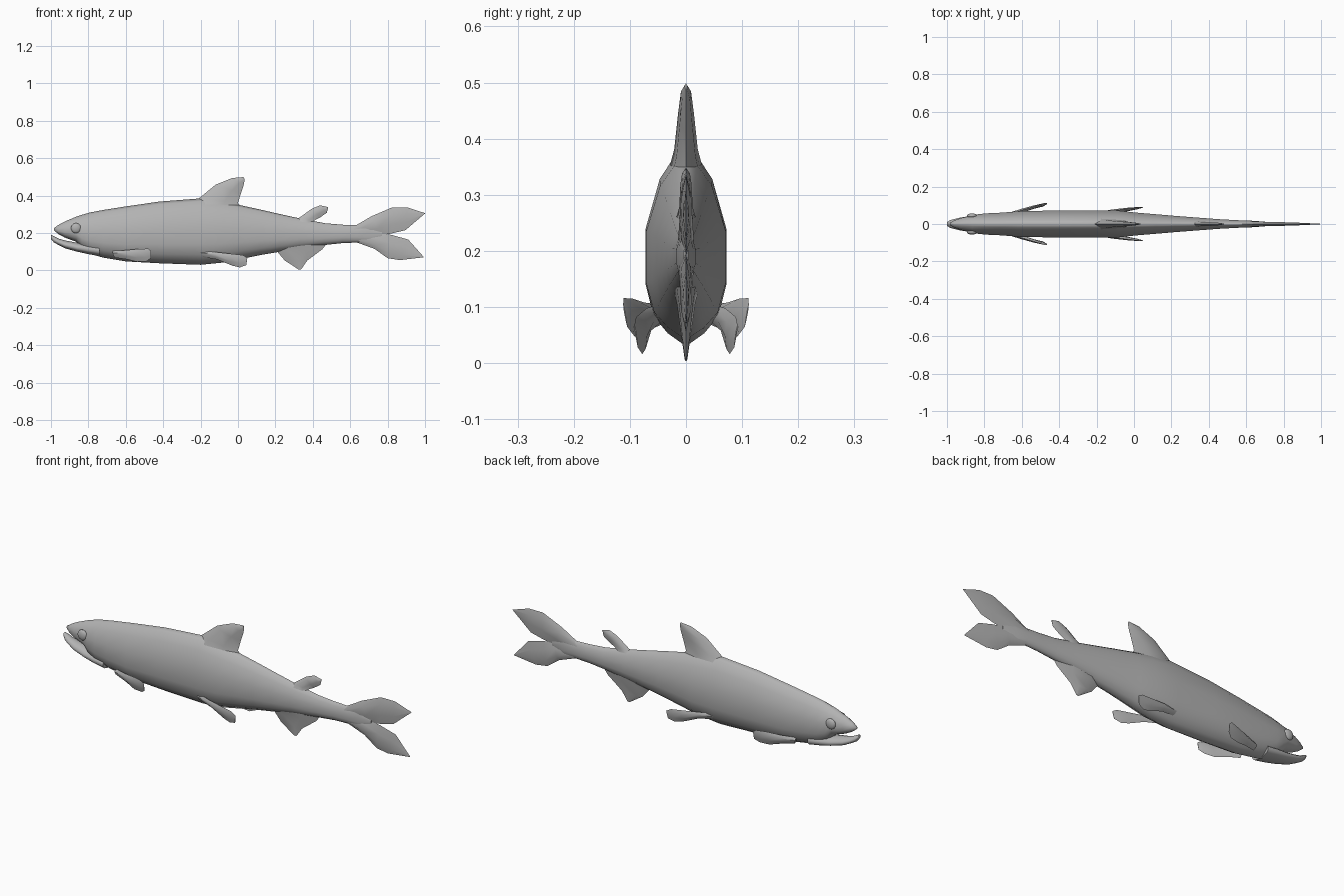
import bpy, bmesh, math
from mathutils import Vector

grey = bpy.data.materials.new("plain grey")
grey.diffuse_color = (0.45, 0.45, 0.45, 1)


def finish(obj, angle):
    obj.data.materials.append(grey)
    bpy.ops.object.select_all(action='DESELECT')
    bpy.context.view_layer.objects.active = obj
    obj.select_set(True)
    bpy.ops.object.shade_smooth_by_angle(angle=math.radians(angle))


def loft(name, rings, angle=60):
    """Skin a list of equal-length point rings and cap both ends."""
    bm = bmesh.new()
    rows = [[bm.verts.new(p) for p in ring] for ring in rings]
    n = len(rows[0])
    for a, b in zip(rows, rows[1:]):
        for i in range(n):
            j = (i + 1) % n
            bm.faces.new((a[i], a[j], b[j], b[i]))
    bm.faces.new(rows[0])
    bm.faces.new(rows[-1][::-1])
    bmesh.ops.remove_doubles(bm, verts=bm.verts, dist=0.0005)
    bmesh.ops.recalc_face_normals(bm, faces=bm.faces)
    mesh = bpy.data.meshes.new(name)
    bm.to_mesh(mesh)
    bm.free()
    obj = bpy.data.objects.new(name, mesh)
    bpy.context.collection.objects.link(obj)
    finish(obj, angle)
    return obj


# Half cross-section of the trunk: (width factor, height factor)
HALF = [(0, 1), (.28, .91), (.65, .68), (1, .18), (1, -.38), (.8, -.7), (.45, -.87), (0, -1)]
SECTION = HALF + [(-y, z) for y, z in HALF[-2:0:-1]]


def trunk(name, stations):
    rings = []
    for x, top, bottom, width in stations:
        mid, half = (top + bottom) / 2, (top - bottom) / 2
        rings.append([(x, y * width, mid + z * half) for y, z in SECTION])
    return loft(name, rings, 75)


def fin(name, stations, mirrored=False):
    """Each station: leading point, trailing point, half thickness."""
    rings = []
    span = Vector(stations[-1][0]) - Vector(stations[0][0])
    chord = Vector(stations[1][1]) - Vector(stations[1][0])
    normal = span.cross(chord).normalized()
    for lead, trail, t in stations:
        a, b = Vector(lead), Vector(trail)
        rings.append([a, a.lerp(b, .25) + normal * t, a.lerp(b, .65) + normal * t * .8,
                      b, a.lerp(b, .65) - normal * t * .8, a.lerp(b, .25) - normal * t])
    obj = loft(name, rings, 50)
    if mirrored:
        mod = obj.modifiers.new("mirror", 'MIRROR')
        mod.use_axis = (False, True, False)
    return obj


def flat_fin(name, stations):
    """Fin lying in the centre plane, given as (x, z) pairs."""
    return fin(name, [((a[0], 0, a[1]), (b[0], 0, b[1]), t) for a, b, t in stations])


# Body with the upper jaw
trunk("body", [
    (-.985, .226, .214, .006), (-.96, .243, .194, .020), (-.925, .262, .175, .032),
    (-.865, .287, .153, .046), (-.835, .297, .115, .052), (-.79, .31, .088, .057),
    (-.72, .323, .068, .060), (-.60, .342, .048, .069), (-.42, .368, .038, .072),
    (-.20, .385, .030, .072), (-.08, .368, .042, .071), (.01, .349, .060, .061),
    (.12, .325, .082, .052), (.225, .301, .10, .043), (.33, .278, .118, .035),
    (.465, .252, .136, .025), (.56, .244, .146, .020), (.64, .241, .149, .017),
    (.70, .25, .142, .012), (.77, .21, .178, .004)])

# Lower jaw, running back into the throat
trunk("lower_jaw", [
    (-1, .190, .168, .010), (-.985, .183, .150, .020), (-.96, .170, .136, .027),
    (-.925, .160, .118, .035), (-.86, .148, .100, .045), (-.80, .145, .087, .052),
    (-.74, .14, .076, .054)])

# Eyes
for side, label in ((-1, "right"), (1, "left")):
    bpy.ops.mesh.primitive_uv_sphere_add(segments=16, ring_count=10, radius=1,
                                         location=(-.866, side * .044, .226))
    eye = bpy.context.object
    eye.name = label + "_eye"
    eye.scale = (.027, .013, .027)
    finish(eye, 60)

# Centre fins
flat_fin("dorsal_fin", [
    ((-.25, .355), (.03, .325), .030), ((-.205, .388), (.0, .36), .021),
    ((-.12, .458), (.015, .41), .014), ((-.03, .494), (.03, .455), .009),
    ((.03, .499), (.036, .485), .002)])
flat_fin("rear_dorsal_fin", [
    ((.29, .262), (.43, .24), .018), ((.33, .283), (.405, .265), .012),
    ((.395, .33), (.44, .284), .010), ((.44, .348), (.475, .308), .007),
    ((.482, .338), (.482, .335), .002)])
flat_fin("anal_fin", [
    ((.18, .125), (.48, .15), .022), ((.21, .10), (.45, .112), .016),
    ((.25, .053), (.37, .052), .009), ((.325, .004), (.338, .006), .002)])

# Forked tail
flat_fin("upper_tail_lobe", [
    ((.62, .235), (.62, .18), .014), ((.715, .29), (.76, .188), .011),
    ((.825, .337), (.82, .197), .009), ((.905, .337), (.895, .215), .006),
    ((1, .306), (1, .304), .001)])
flat_fin("lower_tail_lobe", [
    ((.62, .155), (.62, .21), .014), ((.73, .115), (.76, .198), .011),
    ((.80, .065), (.82, .190), .009), ((.865, .055), (.91, .165), .006),
    ((.993, .07), (.993, .072), .001)])

# Paired fins
fin("pectoral_fins", [
    ((-.67, .050, .105), (-.66, .045, .068), .012),
    ((-.60, .074, .108), (-.60, .064, .060), .010),
    ((-.53, .095, .115), (-.54, .083, .046), .008),
    ((-.48, .111, .116), (-.49, .092, .048), .005),
    ((-.465, .112, .105), (-.466, .105, .065), .001)], True)
fin("pelvic_fins", [
    ((-.20, .050, .105), (-.19, .046, .072), .012),
    ((-.12, .070, .098), (-.11, .062, .058), .010),
    ((-.03, .082, .088), (-.03, .072, .025), .008),
    ((.025, .089, .082), (.01, .078, .016), .005),
    ((.05, .092, .068), (.044, .086, .028), .001)], True)
